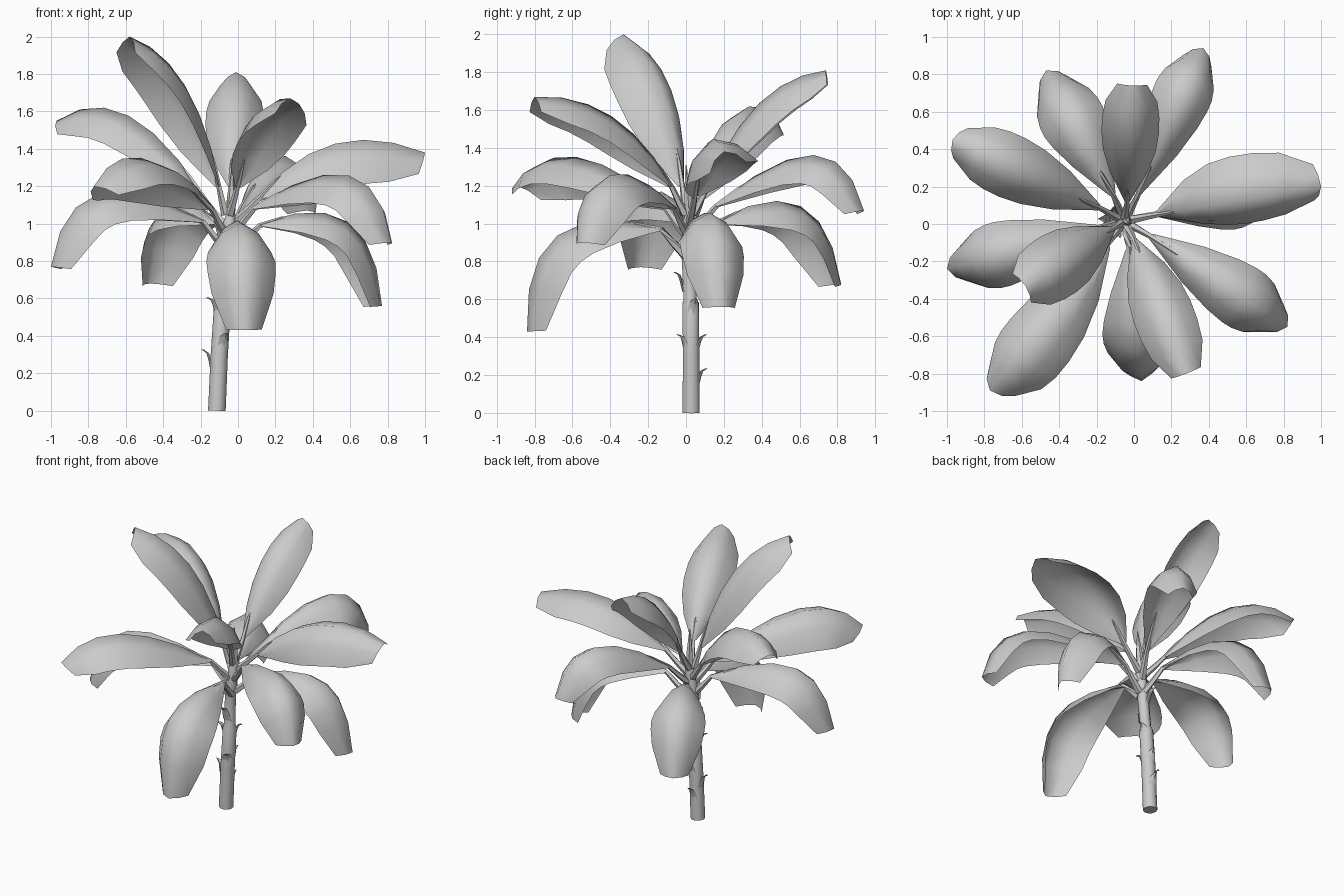
import bpy, bmesh, math
from mathutils import Vector

if "Cube" in bpy.data.objects:
    bpy.data.objects.remove(bpy.data.objects["Cube"])

def material(name, c):
    m = bpy.data.materials.new(name)
    m.diffuse_color = (*c, 1)
    m.use_nodes = True
    m.node_tree.nodes["Principled BSDF"].inputs["Base Color"].default_value = m.diffuse_color
    return m

GREY = material("plain grey", (0.6, 0.6, 0.6))

def make(name, bm, angle=50):
    me = bpy.data.meshes.new(name)
    bm.to_mesh(me)
    bm.free()
    me.materials.append(GREY)
    ob = bpy.data.objects.new(name, me)
    bpy.context.collection.objects.link(ob)
    bpy.ops.object.select_all(action='DESELECT')
    bpy.context.view_layer.objects.active = ob
    ob.select_set(True)
    bpy.ops.object.shade_smooth_by_angle(angle=math.radians(angle))
    return ob

def tube(bm, pts, radii, sides):
    """Closed tapered tube along a path."""
    rings = []
    for i, p in enumerate(pts):
        t = (pts[min(i + 1, len(pts) - 1)] - pts[max(i - 1, 0)]).normalized()
        ref = Vector((0, 1, 0)) if abs(t.y) < 0.8 else Vector((1, 0, 0))
        u = t.cross(ref).normalized()
        v = t.cross(u)
        rings.append([bm.verts.new(p + radii[i] * (math.cos(a) * u + math.sin(a) * v))
                      for a in (2 * math.pi * k / sides for k in range(sides))])
    for a, b in zip(rings, rings[1:]):
        for k in range(sides):
            n = (k + 1) % sides
            bm.faces.new((a[k], a[n], b[n], b[k]))
    bm.faces.new(rings[0])
    bm.faces.new(rings[-1])
    bmesh.ops.recalc_face_normals(bm, faces=bm.faces)

def bezier(a, b, c, t):
    return a * (1 - t) ** 2 + b * 2 * t * (1 - t) + c * t * t

CROWN = Vector((-0.04, 0.02, 0))

# trunk: leaning, slightly tapered
trunk_path = [Vector(p) for p in ((-0.113, 0.027, 0), (-0.10, 0.027, 0.3), (-0.082, 0.025, 0.58),
                                  (-0.081, 0.022, 0.6), (-0.065, 0.01, 0.85), (-0.045, 0.015, 1.0),
                                  (-0.035, 0.02, 1.08))]
bm = bmesh.new()
tube(bm, trunk_path, [0.047, 0.046, 0.045, 0.036, 0.036, 0.035, 0.018], 10)
make("trunk", bm)

# stubs: old leaf bases peeling off the trunk (height, direction in degrees, length)
STUBS = [(0.20, 180, 0.12), (0.13, 80, 0.10), (0.32, 75, 0.09), (0.33, 300, 0.08),
         (0.50, 20, 0.10), (0.52, 200, 0.08), (0.64, 265, 0.10), (0.78, 120, 0.10), (0.82, 265, 0.09)]
bm = bmesh.new()
for z, deg, ln in STUBS:
    i = max(k for k in range(len(trunk_path) - 1) if trunk_path[k].z <= z)
    a, b = trunk_path[i], trunk_path[i + 1]
    c = a.lerp(b, (z - a.z) / (b.z - a.z))
    d = Vector((math.cos(math.radians(deg)), math.sin(math.radians(deg)), 0))
    s = Vector((-d.y, d.x, 0))
    rows = []
    for h, out, w in ((0, 0.04, 0.034), (0.6, 0.054, 0.03), (0.9, 0.065, 0.022), (1.05, 0.09, 0.006)):
        o = c + d * out + Vector((0, 0, h * ln))
        rows.append([bm.verts.new(p) for p in (o - s * w - d * 0.014, o, o + s * w - d * 0.014)])
    for p, q in zip(rows, rows[1:]):
        for k in range(2):
            bm.faces.new((p[k], p[k + 1], q[k + 1], q[k]))
make("leaf_stubs", bm)

# leaves: tip, base height, base radius, control (fraction of reach, height), half width, roll
LEAVES = [
    ((1.00, 0.20, 1.38), 1.15, 0.16, (0.5, 1.59), 0.22, 18),
    ((0.37, 0.94, 1.07), 1.10, 0.15, (0.85, 1.64), 0.18, 0),
    ((-0.01, 0.74, 1.81), 1.20, 0.09, (0.46, 1.77), 0.175, 0),
    ((0.82, -0.55, 0.90), 1.09, 0.15, (0.9, 1.52), 0.195, 0),
    ((0.28, -0.80, 1.67), 1.20, 0.10, (0.45, 1.70), 0.185, 0),
    ((0.77, 0.19, 0.56), 1.00, 0.16, (0.95, 1.24), 0.19, 0),
    ((-0.97, 0.45, 1.55), 1.14, 0.15, (0.6, 1.81), 0.195, 0),
    ((-0.47, 0.82, 0.68), 1.01, 0.15, (0.88, 1.34), 0.20, 0),
    ((-1.00, -0.24, 0.77), 1.02, 0.15, (0.9, 1.42), 0.20, 0),
    ((-0.58, -0.33, 2.00), 1.20, 0.07, (0.35, 1.88), 0.20, 0),
    ((-0.77, -0.89, 1.20), 1.09, 0.16, (0.75, 1.56), 0.225, 12),
    ((0.04, -0.84, 0.43), 0.98, 0.15, (1.04, 1.17), 0.21, 0),
]
WIDTHS = [0.10, 0.66, 0.92, 1.0, 0.99, 0.90, 0.52]
SECTION = [(-0.88, 0.84), (-0.52, 0.3), (0, 0), (0.52, 0.3), (0.88, 0.84)]  # across, droop

stalks = bmesh.new()
for n, (tip, zb, r0, (f, zc), w, roll) in enumerate(LEAVES):
    tip = Vector(tip)
    flat = Vector((tip.x, tip.y, 0)) - CROWN
    reach = flat.length
    d = flat.normalized()
    side = Vector((-d.y, d.x, 0))
    base = CROWN + d * r0 + Vector((0, 0, zb))
    ctrl = CROWN + d * (reach * f) + Vector((0, 0, zc))
    bm = bmesh.new()
    rows = []
    last = len(WIDTHS) - 1
    for i, k in enumerate(WIDTHS):
        t = i / last
        p = bezier(base, ctrl, tip, t)
        tan = ((ctrl - base) * (1 - t) + (tip - ctrl) * t).normalized()
        up = tan.cross(side)
        c, s = math.cos(math.radians(roll)), math.sin(math.radians(roll))
        su, uu = side * c + up * s, up * c - side * s
        rows.append([bm.verts.new(p + su * (x * w * k) - uu * (y * w * k)) for x, y in SECTION])
    for a, b in zip(rows, rows[1:]):
        for k in range(4):
            bm.faces.new((a[k], b[k], b[k + 1], a[k + 1]))
    make(f"leaf_{n + 1}", bm, 60)
    # stalk running from the crown into the underside of the blade
    start = Vector((-0.05, 0.015, zb - 0.15)) + d * 0.02
    pts = [start, start.lerp(base, 0.5) + Vector((0, 0, -0.01))]
    pts += [bezier(base, ctrl, tip, t) - Vector((0, 0, 0.012)) for t in (0, 0.1, 0.17)]
    tube(stalks, pts, [0.024, 0.019, 0.015, 0.011, 0.003], 5)
make("leaf_stalks", stalks)

# young rolled leaf at the heart of the crown
bm = bmesh.new()
tube(bm, [Vector((-0.04, 0.02, 1.0)), Vector((-0.035, 0.01, 1.15)), Vector((-0.03, 0.0, 1.31))],
     [0.024, 0.022, 0.003], 6)
make("young_shoot", bm)
